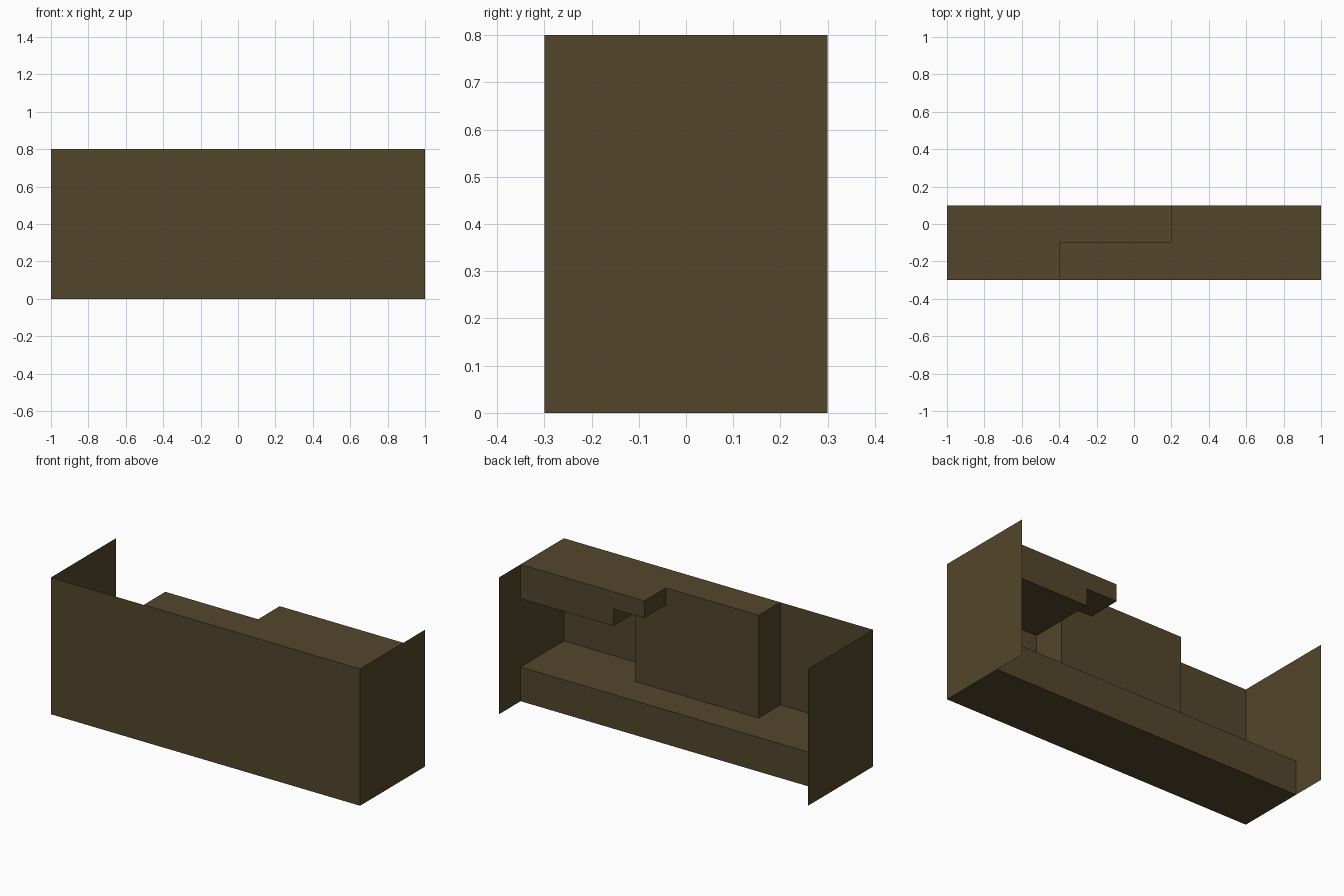
import bpy, bmesh

if "Cube" in bpy.data.objects:
    bpy.data.objects.remove(bpy.data.objects["Cube"])

W, FRONT, BACK, LEDGE, H = 1.0, -0.3, 0.3, 0.1, 0.8

wood = bpy.data.materials.new("dark olive wood")
wood.diffuse_color = (0.087, 0.063, 0.025, 1)
wood.use_nodes = True
wood.node_tree.nodes["Principled BSDF"].inputs["Base Color"].default_value = wood.diffuse_color


def finish(bm, name):
    mesh = bpy.data.meshes.new(name)
    bm.to_mesh(mesh)
    bm.free()
    mesh.materials.append(wood)
    obj = bpy.data.objects.new(name, mesh)
    bpy.context.collection.objects.link(obj)


def sheet(name, corners):
    """Single flat panel."""
    bm = bmesh.new()
    bm.faces.new([bm.verts.new(c) for c in corners])
    finish(bm, name)


def open_prism(name, profile, y1, skip=()):
    """Extrude an x-z profile (counter-clockwise from the front) back from the
    front panel; the front and the skipped edges stay open where panels cover."""
    bm = bmesh.new()
    a = [bm.verts.new((x, FRONT, z)) for x, z in profile]
    b = [bm.verts.new((x, y1, z)) for x, z in profile]
    bm.faces.new(b[::-1])
    n = len(profile)
    for i in range(n):
        if i not in skip:
            j = (i + 1) % n
            bm.faces.new((a[i], b[i], b[j], a[j]))
    finish(bm, name)


# Thin front and side panels
sheet("front_panel", [(-W, FRONT, 0), (W, FRONT, 0), (W, FRONT, H), (-W, FRONT, H)])
for name, s in (("right_panel", 1), ("left_panel", -1)):
    pts = [(s * W, FRONT, 0), (s * W, BACK, 0), (s * W, BACK, H), (s * W, FRONT, H)]
    sheet(name, pts[::s])

# Low plinth along the floor
open_prism("base_plinth", [(-W, 0), (W, 0), (W, 0.2), (-W, 0.2)], LEDGE, skip=(1, 3))

# Central cabinet, notched to take the end of the worktop
open_prism("cabinet", [(-0.4, 0.2), (0.4, 0.2), (0.4, 0.7), (0.2, 0.7),
                       (0.2, H), (-0.4, H)], -0.1, skip=(0, 2, 3))

# Worktop with a stepped underside
open_prism("worktop", [(0.2, 0.7), (0.4, 0.7), (0.4, 0.6), (W, 0.6),
                       (W, H), (0.2, H)], LEDGE, skip=(3,))
